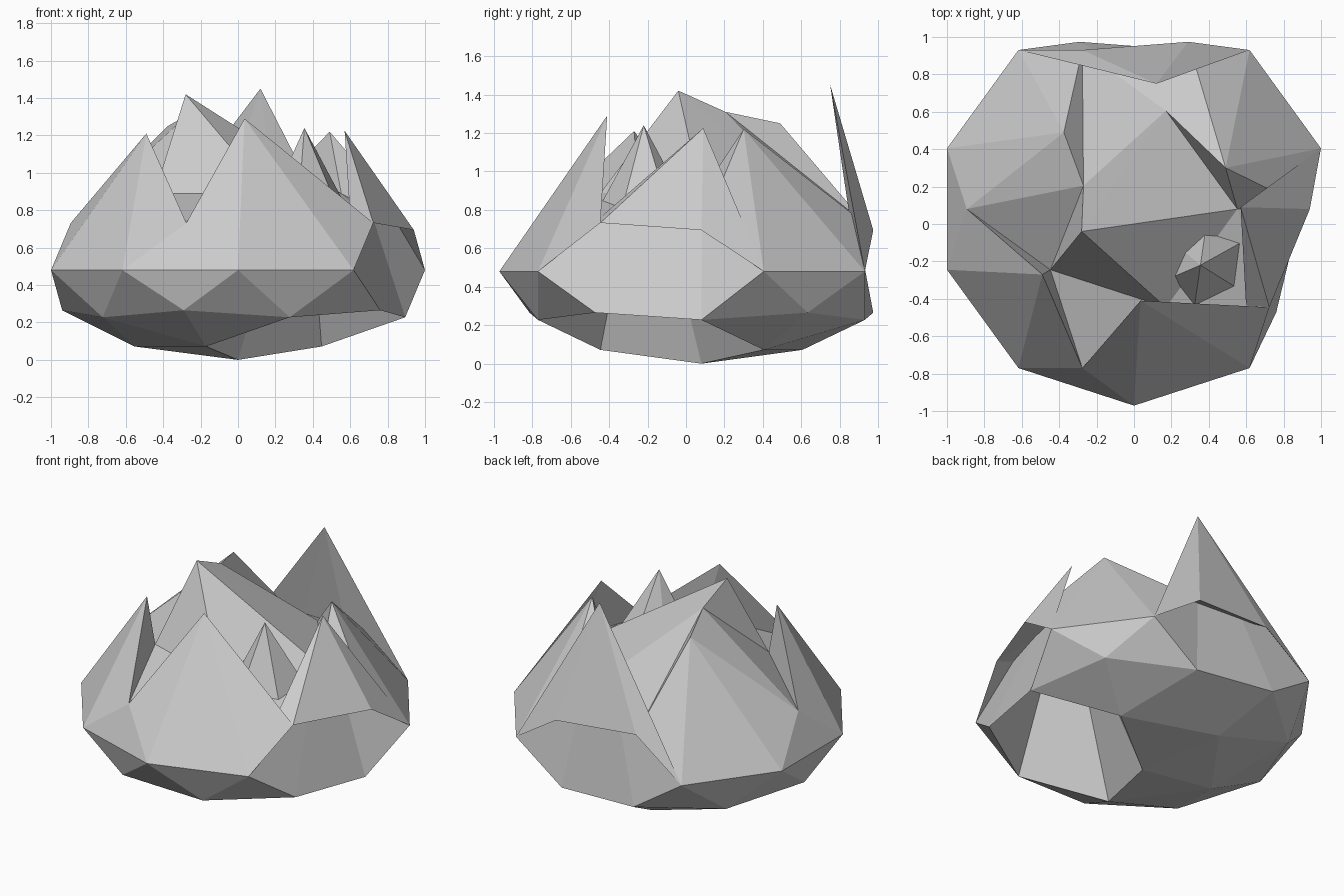
import bpy, bmesh
from mathutils import Vector

# Squashed low-poly ball as the rock body
bm = bmesh.new()
bmesh.ops.create_icosphere(bm, subdivisions=2, radius=1.0)
for v in bm.verts:
    v.co = Vector((v.co.x * 1.051, v.co.y * 1.051 + 0.08, v.co.z * 0.48 + 0.48))

# Jagged peaks: (vertex near this point) is pulled up to (this tip)
PEAKS = [
    ((0.00, 0.08, 0.96), (-0.28, -0.04, 1.42)),
    ((0.29, -0.81, 0.69), (0.035, -0.41, 1.29)),
    ((-0.76, -0.47, 0.69), (-0.49, -0.27, 1.21)),
    ((-0.76, 0.63, 0.69), (-0.375, 0.49, 1.25)),
    ((-0.45, 0.40, 0.89), (-0.27, 0.205, 1.31)),
    ((0.72, 0.61, 0.73), (0.49, 0.30, 1.22)),
    ((0.00, 1.13, 0.48), (0.12, 0.75, 1.45)),
    ((1.00, -0.245, 0.48), (0.57, 0.09, 1.225)),
    ((0.45, -0.24, 0.07), (0.355, -0.22, 1.24)),
]
picked = [(min(bm.verts, key=lambda v: (v.co - Vector(a)).length), b) for a, b in PEAKS]
for v, tip in picked:
    v.co = Vector(tip)

mesh = bpy.data.meshes.new("jagged_rock")
bm.to_mesh(mesh)
bm.free()
bpy.context.collection.objects.link(bpy.data.objects.new("jagged_rock", mesh))
